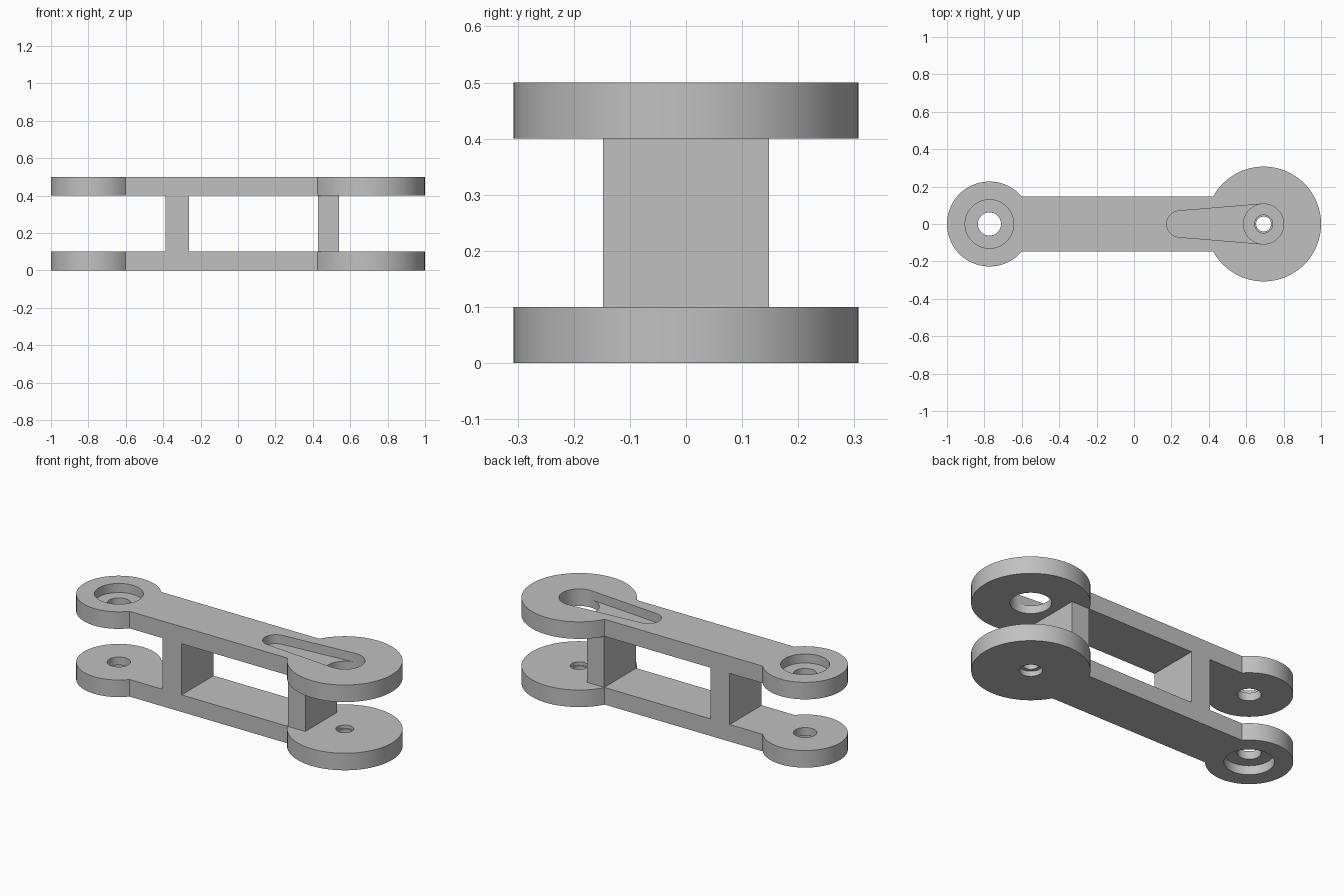
import bpy, bmesh
from math import asin, acos, cos, sin, pi

if "Cube" in bpy.data.objects:
    bpy.data.objects.remove(bpy.data.objects["Cube"])

grey = bpy.data.materials.new("machined grey")
grey.use_nodes = True
COLOUR = (0.53, 0.53, 0.53, 1)
grey.diffuse_color = COLOUR
grey.node_tree.nodes["Principled BSDF"].inputs["Base Color"].default_value = COLOUR

# Shared dimensions
SMALL_X, SMALL_R = -0.773, 0.227
BIG_X, BIG_R = 0.693, 0.307
HALF_W, THICK, HEIGHT = 0.148, 0.1, 0.5
BORE = 0.053


def arc(cx, r, a0, a1, n=64):
    return [(cx + r * cos(a0 + (a1 - a0) * i / n), r * sin(a0 + (a1 - a0) * i / n))
            for i in range(n + 1)]


def prism(name, outline, z0, z1):
    """Extrude a flat outline from z0 up to z1."""
    bm = bmesh.new()
    face = bm.faces.new([bm.verts.new((x, y, z0)) for x, y in outline])
    out = bmesh.ops.extrude_face_region(bm, geom=[face])
    verts = [v for v in out["geom"] if isinstance(v, bmesh.types.BMVert)]
    bmesh.ops.translate(bm, vec=(0, 0, z1 - z0), verts=verts)
    bmesh.ops.recalc_face_normals(bm, faces=bm.faces)
    mesh = bpy.data.meshes.new(name)
    bm.to_mesh(mesh)
    bm.free()
    mesh.materials.append(grey)
    obj = bpy.data.objects.new(name, mesh)
    bpy.context.collection.objects.link(obj)
    return obj


def disc(name, x, r, z0, z1):
    return prism(name, arc(x, r, 0, 2 * pi, 96)[:-1], z0, z1)


def combine(obj, other, operation):
    """Apply a boolean with the other object and remove it."""
    mod = obj.modifiers.new(operation.lower(), "BOOLEAN")
    mod.operation, mod.object, mod.solver = operation, other, "EXACT"
    bpy.context.view_layer.objects.active = obj
    bpy.ops.object.modifier_apply(modifier=mod.name)
    bpy.data.objects.remove(other)


def capsule(x0, r0, x1, r1):
    """Outline of two circles joined by their tangent lines."""
    t = acos((r0 - r1) / (x1 - x0))
    return arc(x0, r0, t, 2 * pi - t, 40) + arc(x1, r1, -t, t, 40)


# Link plate outline: round ends joined by a straight bar
a = asin(HALF_W / SMALL_R)
b = asin(HALF_W / BIG_R)
plate_outline = arc(SMALL_X, SMALL_R, a, 2 * pi - a) + arc(BIG_X, BIG_R, b - pi, pi - b)

# Lower plate with counterbored pivot and stepped screw hole
link = prism("link_arm", plate_outline, 0, THICK)
for cutter in (
    disc("pivot_hole", SMALL_X, 0.062, -0.1, 0.2),
    disc("pivot_counterbore", SMALL_X, 0.13, -0.1, BORE),
    disc("screw_hole", BIG_X, 0.04, -0.1, 0.2),
    disc("screw_upper_step", BIG_X, 0.048, 0.08, 0.2),
    disc("screw_lower_step", BIG_X, 0.06, -0.1, 0.03),
):
    combine(link, cutter, "DIFFERENCE")

# Upper plate with counterbored pivot and horn-shaped pocket
upper = prism("upper_plate", plate_outline, HEIGHT - THICK, HEIGHT)
for cutter in (
    disc("pivot_hole", SMALL_X, 0.062, 0.3, 0.6),
    disc("pivot_counterbore", SMALL_X, 0.13, HEIGHT - BORE, 0.6),
    disc("horn_hole", BIG_X, 0.107, 0.3, 0.6),
    prism("horn_pocket", capsule(0.245, 0.07, BIG_X, 0.107), HEIGHT - BORE, 0.6),
):
    combine(upper, cutter, "DIFFERENCE")

# Two webs bridge the plates
combine(link, upper, "UNION")
for x0, x1 in ((-0.387, -0.262), (0.427, 0.54)):
    web = prism("web", [(x0, -HALF_W), (x1, -HALF_W), (x1, HALF_W), (x0, HALF_W)],
                THICK, HEIGHT - THICK)
    combine(link, web, "UNION")

# Smooth the round walls, keep rims crisp
bpy.ops.object.select_all(action="DESELECT")
link.select_set(True)
bpy.context.view_layer.objects.active = link
bpy.ops.object.shade_smooth_by_angle(angle=pi / 6)
